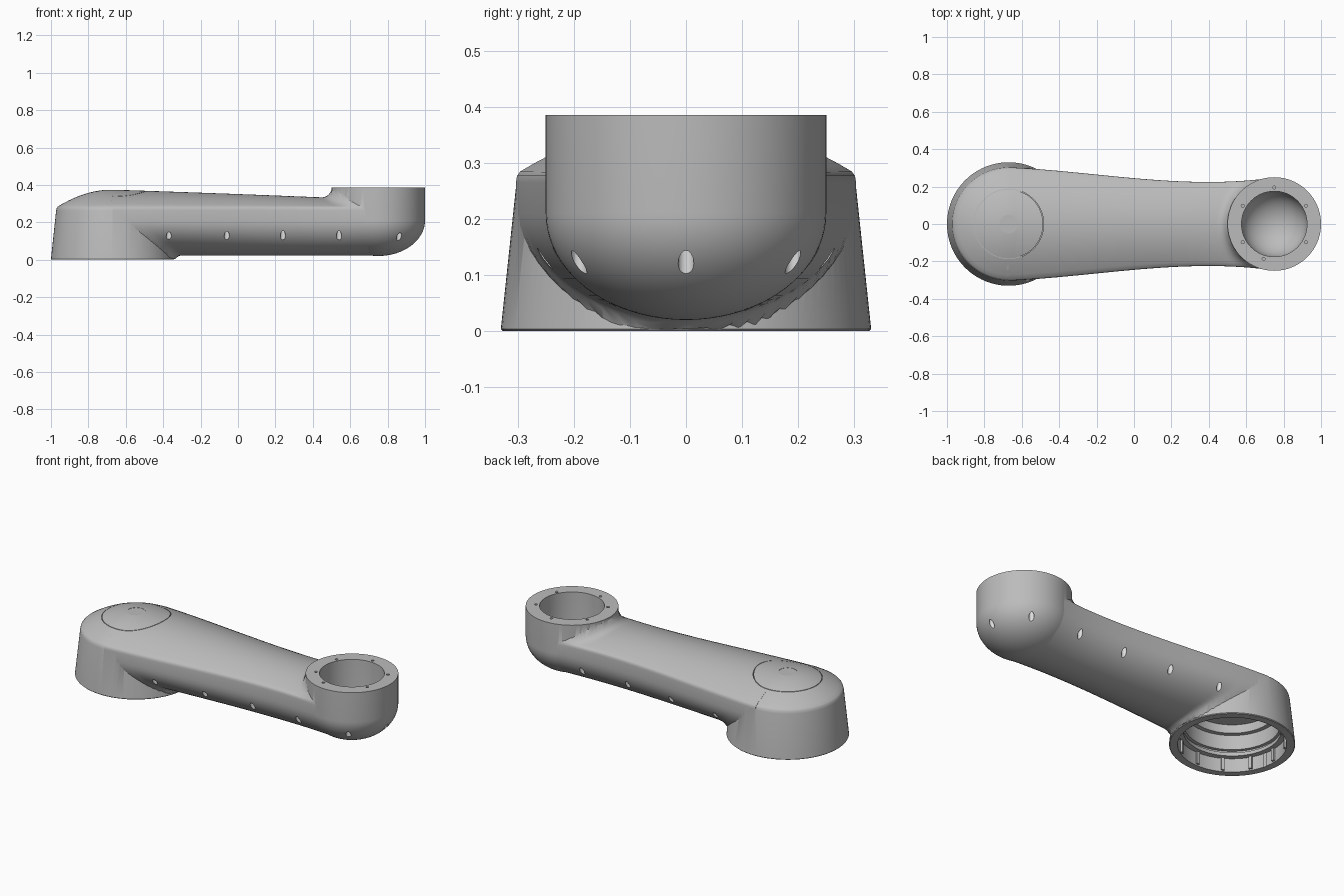
import bpy, bmesh, math
from mathutils import Matrix, Vector

if "Cube" in bpy.data.objects:
    bpy.data.objects.remove(bpy.data.objects["Cube"])

BIG_X, SMALL_X = -0.67, 0.75
BIG_R, SMALL_R = 0.33, 0.25
SHOULDER, BELLY = 0.28, 0.21


def material(name, value):
    mat = bpy.data.materials.new(name)
    mat.use_nodes = True
    colour = (value, value, value, 1)
    mat.diffuse_color = colour
    mat.node_tree.nodes["Principled BSDF"].inputs["Base Color"].default_value = colour
    return mat


MATERIALS = [material("cast_grey", 0.5), material("pale_grey", 0.72)]


def finish(name, bm, slot=0):
    bmesh.ops.remove_doubles(bm, verts=bm.verts, dist=1e-5)
    bmesh.ops.recalc_face_normals(bm, faces=bm.faces)
    mesh = bpy.data.meshes.new(name)
    for mat in MATERIALS:
        mesh.materials.append(mat)
    for face in bm.faces:
        face.material_index = slot
    bm.to_mesh(mesh)
    bm.free()
    obj = bpy.data.objects.new(name, mesh)
    bpy.context.collection.objects.link(obj)
    return obj


def lathe(name, profile, x, closed=False, steps=96):
    """Turn a (radius, height) profile about a vertical axis at x."""
    bm = bmesh.new()
    verts = [bm.verts.new((x + r, 0, z)) for r, z in profile]
    pairs = list(zip(verts, verts[1:]))
    if closed:
        pairs.append((verts[-1], verts[0]))
    edges = [bm.edges.new(pair) for pair in pairs]
    bmesh.ops.spin(bm, geom=verts + edges, cent=(x, 0, 0), axis=(0, 0, 1),
                   angle=math.tau, steps=steps, use_duplicate=False)
    return finish(name, bm)


def pins(name, spots, radius, low, high, slot=0):
    """Several vertical pins in one object."""
    bm = bmesh.new()
    for x, y in spots:
        bmesh.ops.create_cone(bm, cap_ends=True, segments=20, radius1=radius,
                              radius2=radius, depth=high - low,
                              matrix=Matrix.Translation((x, y, (low + high) / 2)))
    return finish(name, bm, slot)


def boolean(target, tool, operation):
    tool.hide_render = True
    mod = target.modifiers.new("cut", "BOOLEAN")
    mod.operation, mod.solver, mod.object = operation, "EXACT", tool
    bpy.context.view_layer.objects.active = target
    bpy.ops.object.modifier_apply(modifier=mod.name)
    bpy.data.objects.remove(tool)


def half_width(x):
    return 0.245 - 0.0883 * x + 0.0575 * x**2 + 0.0897 * x**3


def crown(x):
    return 0.351 - 0.0375 * x - 0.004 * x**2


def fillet(gap, radius):
    """Height of a concave fillet at a distance from a wall."""
    if gap >= radius:
        return 0
    return radius - math.sqrt(radius**2 - (radius - max(gap, 0))**2)


def arm_section(x):
    """Closed outline of the arm: round belly, short walls, arched top."""
    w, points = half_width(x), []
    for i in range(29):
        a = math.pi * (1 + i / 28)
        y, z = w * math.cos(a), BELLY + 0.187 * math.sin(a)
        gap = math.hypot(x - BIG_X, y) - BIG_R
        z -= fillet(gap, 0.04) * math.sin(a)**2
        points.append((x, y, max(z, 0.004)))
    points += [(x, w, 0.265), (x, 0.994 * w, 0.277)]
    for i in range(25):
        t = 0.975 * (1 - i / 12)
        arch = 1 - t * t
        gap = math.hypot(x - SMALL_X, t * w) - SMALL_R
        z = SHOULDER + (crown(x) - SHOULDER) * arch
        z += fillet(gap, 0.055) * min(1, 2 * arch)
        points.append((x, t * w, min(z, 0.381)))
    return points + [(x, -0.994 * w, 0.277), (x, -w, 0.265)]


# Arm lofted between the two joints
bm = bmesh.new()
stations = 140
rings = []
for i in range(stations + 1):
    x = BIG_X + (SMALL_X - BIG_X) * i / stations
    rings.append([bm.verts.new(p) for p in arm_section(x)])
for one, two in zip(rings, rings[1:]):
    for i in range(len(one)):
        bm.faces.new((one[i - 1], one[i], two[i], two[i - 1]))
bm.faces.new(rings[0])
bm.faces.new(rings[-1])
body = finish("arm_link", bm)

# Large joint: tapered drum with a shallow dome
dome = [(0.3 * t, SHOULDER + 0.095 * (1 - t * t))
        for t in [0.975 * (1 - i / 14) for i in range(15)]]
drum = lathe("large_joint", [(0, 0), (0.326, 0), (BIG_R, 0.004), (0.3025, 0.262),
                             (0.299, 0.277)] + dome, BIG_X)
boolean(body, drum, "UNION")

# Small joint: collar on a bowl
bowl = [(SMALL_R * math.sin(a), BELLY - 0.19 * math.cos(a))
        for a in [math.pi / 2 * i / 20 for i in range(21)]]
collar = lathe("small_joint", bowl + [(SMALL_R, 0.385), (0, 0.385)], SMALL_X)
boolean(body, collar, "UNION")

# Bore of the small joint, with a rounded floor
floor = [(0.175 * math.sin(a), BELLY - 0.15 * math.cos(a))
         for a in [math.pi / 2 * i / 14 for i in range(15)]]
bore = lathe("bore_cutter", floor + [(0.175, 0.42), (0, 0.42)], SMALL_X)
boolean(body, bore, "DIFFERENCE")

# Stepped socket under the large joint
socket = lathe("socket_cutter", [
    (0, -0.02), (0.285, -0.02), (0.285, 0.08), (0.255, 0.08), (0.255, 0.1),
    (0.268, 0.1), (0.268, 0.115), (0.25, 0.115), (0.25, 0.2), (0.225, 0.2),
    (0.225, 0.25), (0, 0.25)], BIG_X)
boolean(body, socket, "DIFFERENCE")

# Cap seam and shallow centre dimple on the dome
seam = lathe("seam_cutter", [(0.184, 0.333), (0.187, 0.333), (0.187, 0.4),
                             (0.184, 0.4)], BIG_X, closed=True)
boolean(body, seam, "DIFFERENCE")
dimple = lathe("dimple_cutter", [(0, 0.371), (0.05, 0.371), (0.05, 0.4), (0, 0.4)], BIG_X)
boolean(body, dimple, "DIFFERENCE")

# Vertical screw holes along the lower sides and around the bowl
spots = [(x, side * 0.893 * half_width(x))
         for x in (-0.37, -0.06, 0.24, 0.54) for side in (-1, 1)]
spots += [(SMALL_X + 0.22 * math.cos(a), 0.22 * math.sin(a))
          for a in (-math.pi / 3, 0, math.pi / 3)]
boolean(body, pins("side_hole_cutter", spots, 0.014, 0, 0.19, slot=1), "DIFFERENCE")

# Small holes in the collar rim
angles = [math.radians(30 + 60 * i) for i in range(6)] + [math.radians(253)]
rim = [(SMALL_X + 0.195 * math.cos(a), 0.195 * math.sin(a)) for a in angles]
boolean(body, pins("rim_hole_cutter", rim, 0.008, 0.35, 0.4), "DIFFERENCE")

# Ribs inside the socket
bm = bmesh.new()
for i in range(12):
    turn = Matrix.Rotation(math.tau * i / 12, 4, "Z")
    place = Matrix.Translation((BIG_X, 0, 0.045)) @ turn @ Matrix.Translation((0.281, 0, 0))
    bmesh.ops.create_cube(bm, size=1, matrix=place @ Matrix.Diagonal(
        Vector((0.014, 0.018, 0.074, 1))))
ribs = finish("socket_ribs", bm)

bpy.ops.object.select_all(action="DESELECT")
body.select_set(True)
bpy.context.view_layer.objects.active = body
bpy.ops.object.shade_smooth_by_angle(angle=math.radians(32))
